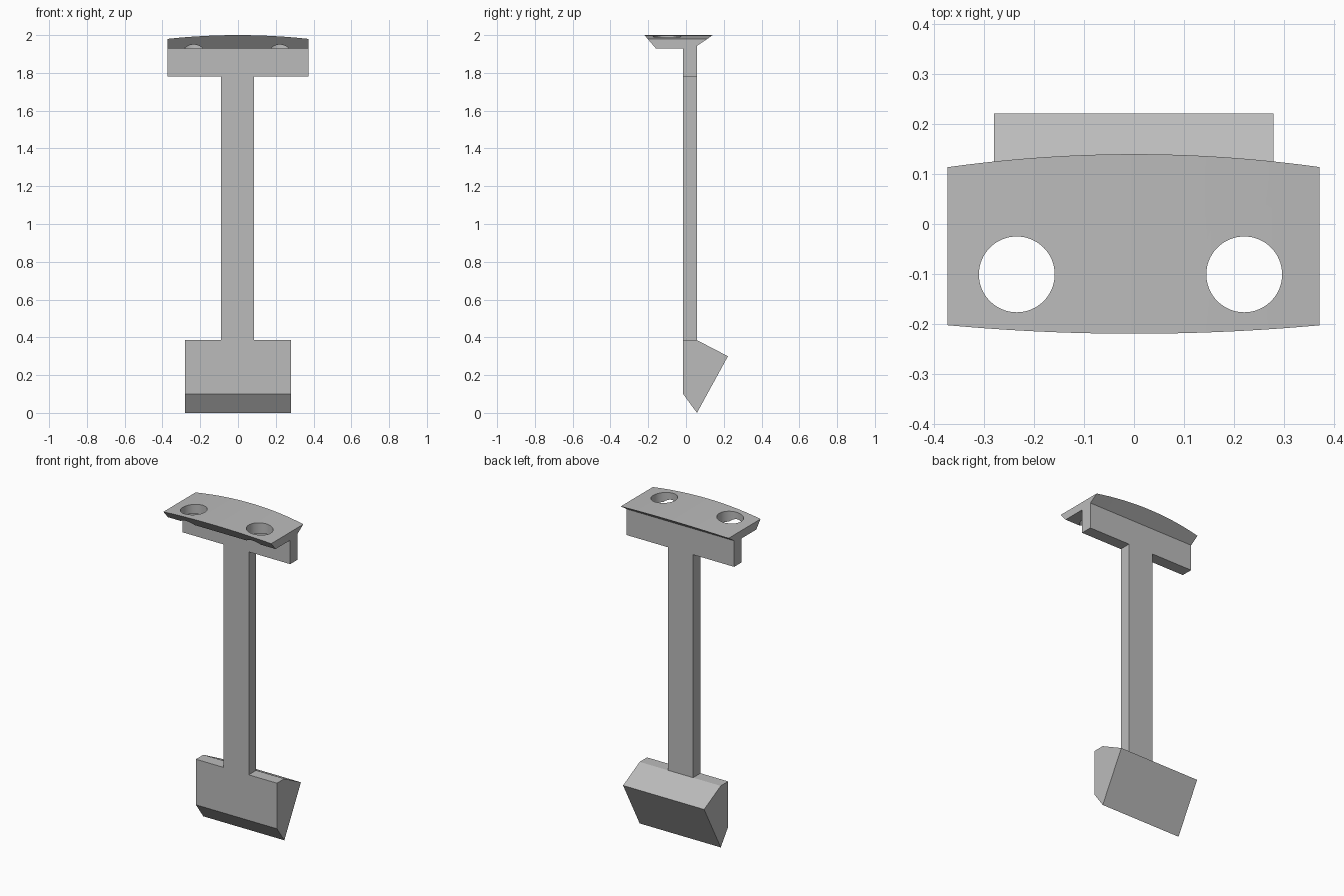
import bpy
import bmesh
import math

cube = bpy.data.objects.get("Cube")
if cube:
    bpy.data.objects.remove(cube, do_unlink=True)

grey = bpy.data.materials.new("plain grey")
grey.use_nodes = True
colour = (0.5, 0.5, 0.5, 1)
grey.diffuse_color = colour
grey.node_tree.nodes["Principled BSDF"].inputs["Base Color"].default_value = colour

FRONT, BACK = -0.015, 0.058      # faces of the flat upright
HEAD_BASE, FOOT_TOP = 1.78, 0.385


def loft(name, xs, section):
    """Skin the (y, z) outlines given by section(x) along x and cap both ends."""
    bm = bmesh.new()
    rings = [[bm.verts.new((x, y, z)) for y, z in section(x)] for x in xs]
    for a, b in zip(rings, rings[1:]):
        for i in range(len(a)):
            j = (i + 1) % len(a)
            bm.faces.new((a[i], a[j], b[j], b[i]))
    bm.faces.new(rings[0])
    bm.faces.new(rings[-1])
    bmesh.ops.recalc_face_normals(bm, faces=bm.faces)
    mesh = bpy.data.meshes.new(name)
    bm.to_mesh(mesh)
    bm.free()
    mesh.materials.append(grey)
    obj = bpy.data.objects.new(name, mesh)
    bpy.context.collection.objects.link(obj)
    return obj


def head_section(x):
    """Bevelled top plate with a hanging back flange; the top is crowned along x."""
    drop = 0.02 * (x / 0.373) ** 2
    return [(-0.16, 1.93), (FRONT, 1.93), (FRONT, HEAD_BASE), (BACK, HEAD_BASE),
            (BACK, 1.943), (0.14 - 1.3 * drop, 2 - drop), (-0.22 + 0.85 * drop, 2 - drop)]


# Crowned head
steps = 24
head = loft("head", [-0.374 + 0.746 * i / steps for i in range(steps + 1)], head_section)

# Two screw holes through the head
for x in (-0.235, 0.221):
    bpy.ops.mesh.primitive_cylinder_add(vertices=64, radius=0.076, depth=0.4,
                                        location=(x, -0.101, 1.95))
    cutter = bpy.context.object
    cutter.name = "hole_cutter"
    cutter.hide_render = True
    cutter.data.materials.append(grey)
    hole = head.modifiers.new("hole", 'BOOLEAN')
    hole.operation = 'DIFFERENCE'
    hole.solver = 'EXACT'
    hole.object = cutter
    bpy.context.view_layer.objects.active = head
    bpy.ops.object.modifier_apply(modifier=hole.name)
    bpy.data.objects.remove(cutter, do_unlink=True)

# Upright
stem = loft("stem", (-0.09, 0.085),
            lambda x: [(FRONT, FOOT_TOP), (BACK, FOOT_TOP), (BACK, HEAD_BASE), (FRONT, HEAD_BASE)])

# Wedge foot
foot = loft("foot", (-0.281, 0.28),
            lambda x: [(FRONT, FOOT_TOP), (BACK, FOOT_TOP), (0.222, 0.3), (BACK, 0), (FRONT, 0.1)])

# Smooth the crown and hole walls, keep the edges crisp
bpy.ops.object.select_all(action='DESELECT')
head.select_set(True)
bpy.context.view_layer.objects.active = head
bpy.ops.object.shade_smooth_by_angle(angle=math.radians(25))
